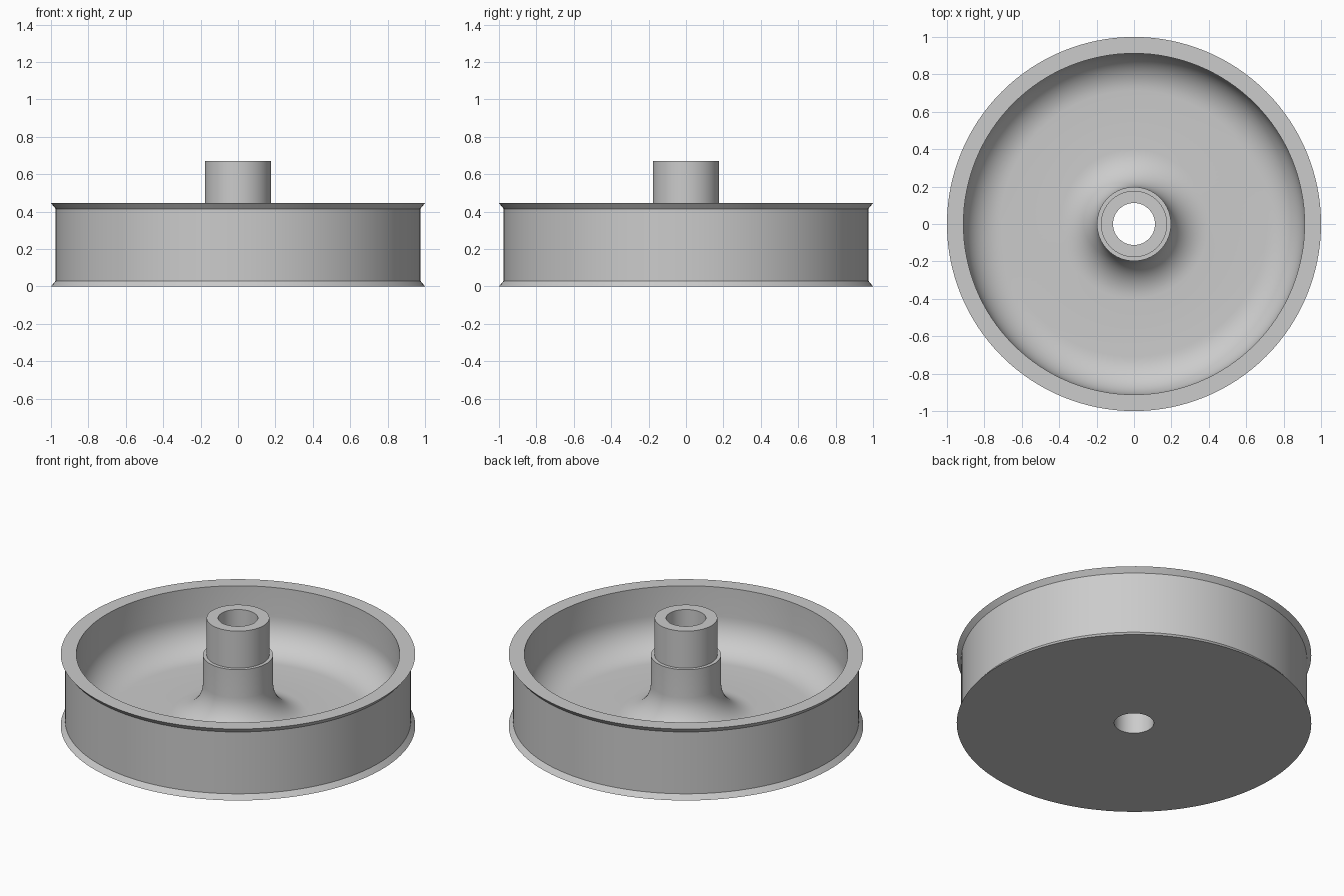
import bpy, bmesh, math

cube = bpy.data.objects.get("Cube")
if cube:
    bpy.data.objects.remove(cube, do_unlink=True)

SEGMENTS = 128
FLOOR, FILLET = 0.065, 0.2      # web thickness and fillet radius
RIM_TOP, HUB_TOP = 0.445, 0.67
BORE, HUB, COLLAR = 0.112, 0.177, 0.198
RIM_IN, GROOVE = 0.912, 0.975

grey = bpy.data.materials.new("plain grey")
grey.use_nodes = True
colour = (0.6, 0.6, 0.6, 1)
grey.diffuse_color = colour
grey.node_tree.nodes["Principled BSDF"].inputs["Base Color"].default_value = colour


def fillet(r, start, end, steps=12):
    """Quarter arc in the (radius, height) plane, resting on the floor."""
    angles = [math.radians(start + (end - start) * i / steps) for i in range(steps + 1)]
    return [(r + FILLET * math.cos(a), FLOOR + FILLET + FILLET * math.sin(a)) for a in angles]


# Closed cross-section: underside, flanged rim, dished web, stepped hub, bore
profile = [(BORE, 0), (1, 0), (GROOVE, 0.03), (GROOVE, RIM_TOP - 0.03),
           (1, RIM_TOP), (RIM_IN, RIM_TOP)]
profile += fillet(RIM_IN - FILLET, 0, -90)
profile += fillet(COLLAR + FILLET, 270, 180)
profile += [(COLLAR, RIM_TOP - 0.005), (HUB, RIM_TOP - 0.005), (HUB, HUB_TOP), (BORE, HUB_TOP)]

# Revolve the section about the axle
bm = bmesh.new()
verts = [bm.verts.new((r, 0, z)) for r, z in profile]
edges = [bm.edges.new((v, verts[(i + 1) % len(verts)])) for i, v in enumerate(verts)]
bmesh.ops.spin(bm, geom=verts + edges, cent=(0, 0, 0), axis=(0, 0, 1),
               angle=math.tau, steps=SEGMENTS, use_merge=True)
bmesh.ops.remove_doubles(bm, verts=bm.verts, dist=1e-5)
bmesh.ops.recalc_face_normals(bm, faces=bm.faces)

mesh = bpy.data.meshes.new("flanged_wheel")
bm.to_mesh(mesh)
bm.free()
mesh.materials.append(grey)
wheel = bpy.data.objects.new("flanged_wheel", mesh)
bpy.context.collection.objects.link(wheel)

# Smooth round surfaces, sharp machined edges
bpy.ops.object.select_all(action="DESELECT")
wheel.select_set(True)
bpy.context.view_layer.objects.active = wheel
bpy.ops.object.shade_smooth_by_angle(angle=math.radians(30))
